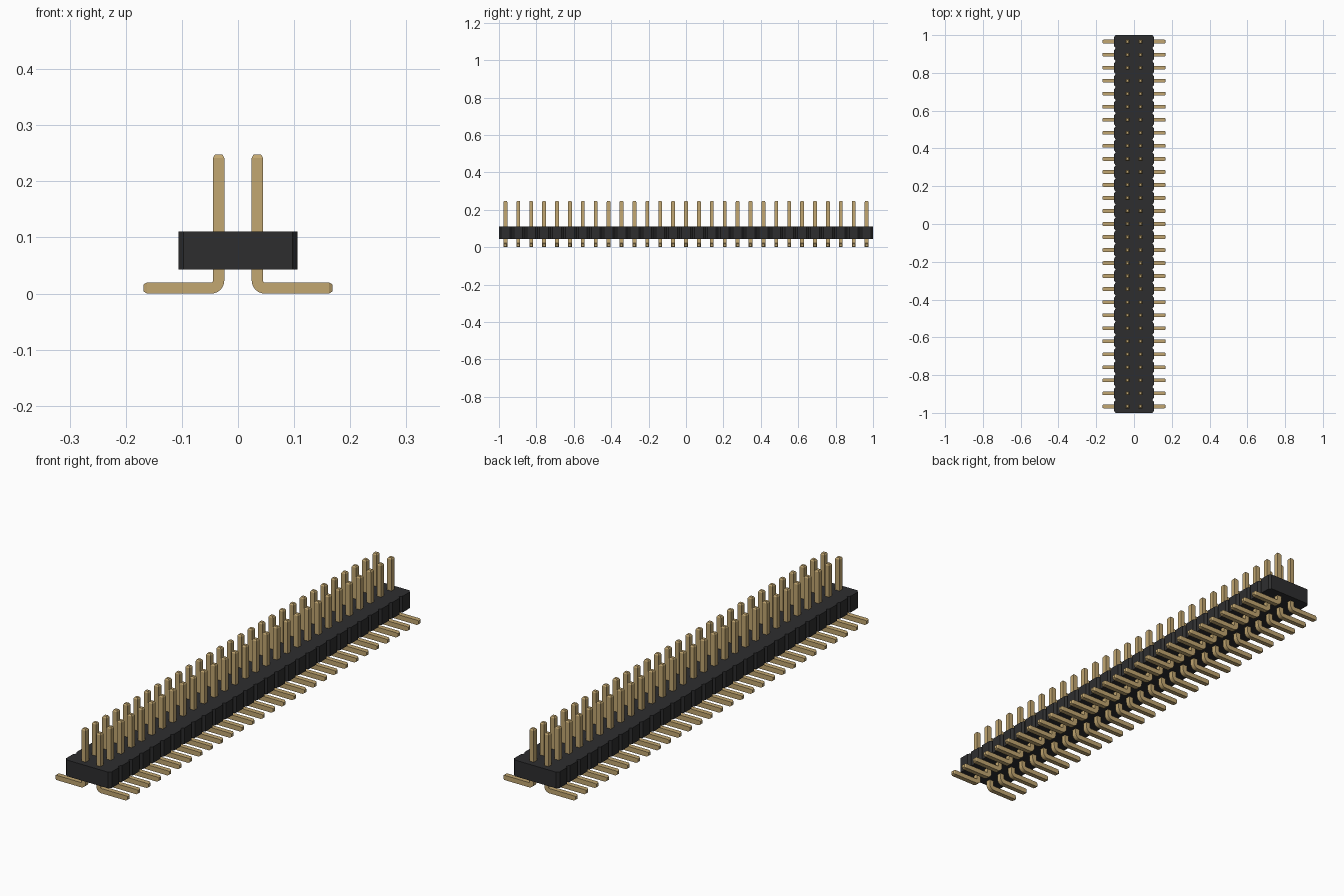
import bpy, bmesh, math
from mathutils import Vector

cube = bpy.data.objects.get("Cube")
if cube:
    bpy.data.objects.remove(cube, do_unlink=True)

COUNT = 29
PITCH = 2 / COUNT
HALF_X = 0.106
BASE_Z, TOP_Z = 0.043, 0.111
NOTCH_X, NOTCH_Y = 0.009, 0.011
PIN = 0.01            # half thickness of a pin
TIP, TIP_INSET = 0.006, 0.0035
PIN_X = PITCH / 2
PIN_TOP, TAIL_END = 0.248, 0.168
BEND = 0.013          # centreline bend radius


def material(name, colour, rough):
    m = bpy.data.materials.new(name)
    m.use_nodes = True
    m.diffuse_color = (*colour, 1)
    shader = m.node_tree.nodes["Principled BSDF"]
    shader.inputs["Base Color"].default_value = (*colour, 1)
    shader.inputs["Roughness"].default_value = rough
    return m


def finish(bm, name, mat):
    bmesh.ops.recalc_face_normals(bm, faces=bm.faces)
    mesh = bpy.data.meshes.new(name)
    bm.to_mesh(mesh)
    bm.free()
    mesh.materials.append(mat)
    ob = bpy.data.objects.new(name, mesh)
    bpy.context.collection.objects.link(ob)
    return ob


black = material("black plastic", (0.027, 0.027, 0.028), 0.6)
gold = material("gold metal", (0.54, 0.385, 0.165), 0.5)

# Housing: one outline with a notch between neighbouring cells, extruded up
side = []
for i in range(COUNT):
    y0 = -1 + i * PITCH
    y1 = y0 + PITCH
    side += [(HALF_X - NOTCH_X, y0), (HALF_X, y0 + NOTCH_Y), (HALF_X, y1 - NOTCH_Y)]
side.append((HALF_X - NOTCH_X, 1))
bm = bmesh.new()
right = [bm.verts.new((-x, y, BASE_Z)) for x, y in side]
left = [bm.verts.new((x, y, BASE_Z)) for x, y in side]
# Each row of the outline becomes a strip across the housing
for i in range(len(side) - 1):
    bm.faces.new((right[i], left[i], left[i + 1], right[i + 1]))
extruded = bmesh.ops.extrude_face_region(bm, geom=bm.faces[:])["geom"]
bmesh.ops.translate(bm, vec=(0, 0, TOP_Z - BASE_Z),
                    verts=[v for v in extruded if isinstance(v, bmesh.types.BMVert)])
bmesh.ops.dissolve_limit(bm, angle_limit=0.01, verts=bm.verts[:], edges=bm.edges[:])
finish(bm, "housing", black)

# Pin path: (x, z, heading angle, half thickness), from the top tip to the tail tip
path = [(PIN_X, PIN_TOP, 0, PIN - TIP_INSET), (PIN_X, PIN_TOP - TIP, 0, PIN)]
for k in range(7):
    a = math.pi / 2 * k / 6
    path.append((PIN_X + BEND * (1 - math.cos(a)),
                 PIN + BEND * (1 - math.sin(a)), a, PIN))
path += [(TAIL_END - TIP, PIN, math.pi / 2, PIN),
         (TAIL_END, PIN, math.pi / 2, PIN - TIP_INSET)]


def add_pin(bm, sign, y):
    rings = []
    for x, z, a, h in path:
        across = Vector((math.cos(a), 0, math.sin(a))) * h
        ring = []
        for u, v in ((-1, -1), (1, -1), (1, 1), (-1, 1)):
            p = Vector((x, y + v * h, z)) + across * u
            p.x *= sign
            ring.append(bm.verts.new(p))
        rings.append(ring)
    for r, s in zip(rings, rings[1:]):
        for j in range(4):
            k = (j + 1) % 4
            bm.faces.new((r[j], r[k], s[k], s[j]))
    bm.faces.new(rings[0])
    bm.faces.new(rings[-1])


# Two mirrored rows of bent pins
for sign, name in ((1, "left_pin_row"), (-1, "right_pin_row")):
    bm = bmesh.new()
    for i in range(COUNT):
        add_pin(bm, sign, -1 + (i + 0.5) * PITCH)
    row = finish(bm, name, gold)
    bpy.ops.object.select_all(action="DESELECT")
    row.select_set(True)
    bpy.context.view_layer.objects.active = row
    bpy.ops.object.shade_smooth_by_angle(angle=math.radians(25))
